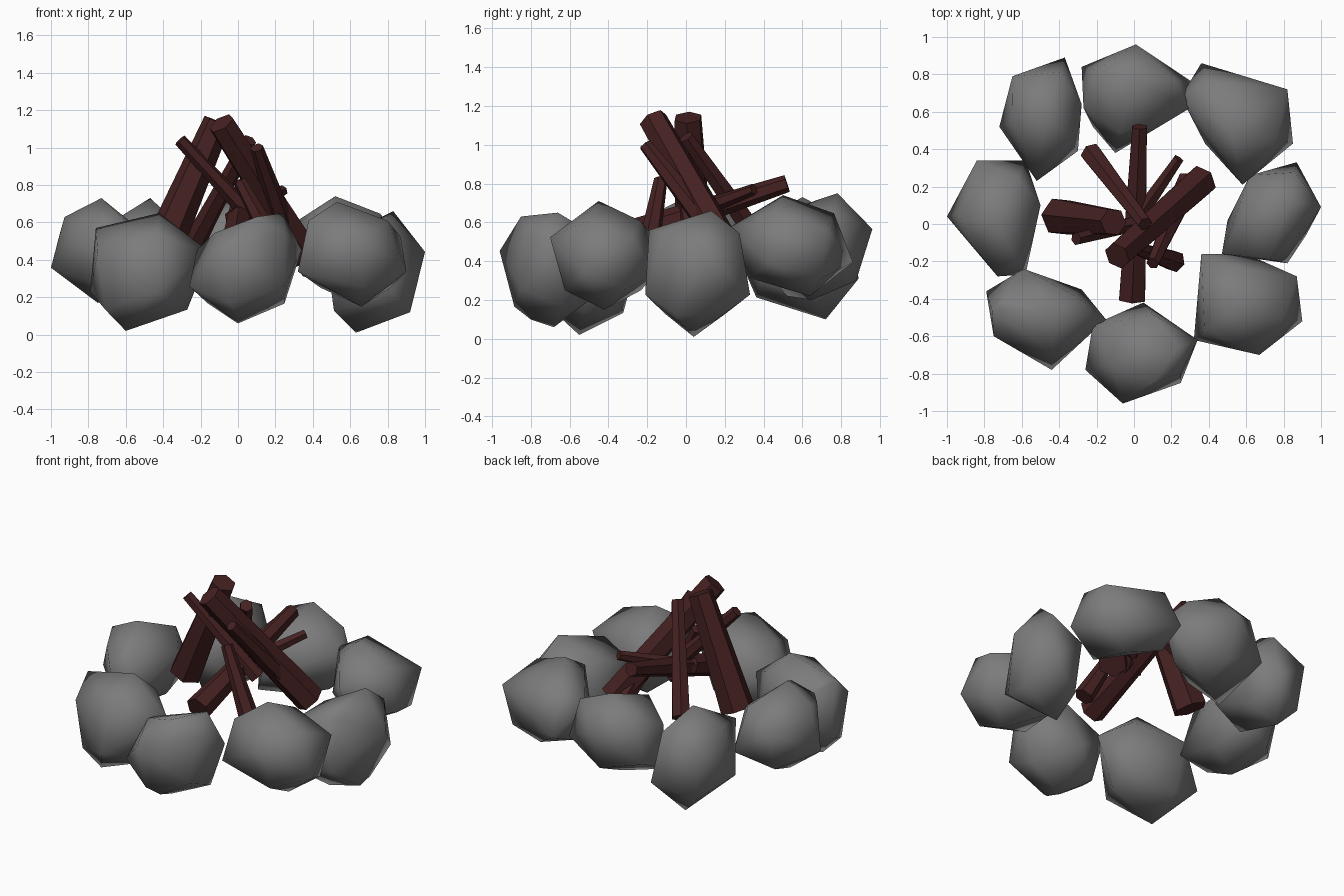
import bpy
import bmesh
from mathutils import Vector

cube = bpy.data.objects.get("Cube")
if cube:
    bpy.data.objects.remove(cube, do_unlink=True)


def make_material(name, colour):
    mat = bpy.data.materials.new(name)
    mat.use_nodes = True
    mat.diffuse_color = colour
    mat.node_tree.nodes["Principled BSDF"].inputs["Base Color"].default_value = colour
    return mat


stone_grey = make_material("stone grey", (0.2, 0.2, 0.2, 1))
bark_brown = make_material("bark brown", (0.06, 0.015, 0.015, 1))


def add_object(name, bm, material, smooth):
    bmesh.ops.recalc_face_normals(bm, faces=bm.faces)
    for face in bm.faces:
        face.smooth = smooth
    mesh = bpy.data.meshes.new(name)
    bm.to_mesh(mesh)
    bm.free()
    mesh.materials.append(material)
    obj = bpy.data.objects.new(name, mesh)
    bpy.context.collection.objects.link(obj)
    return obj


def rock(name, top, bottom, outline, corners=()):
    """Faceted boulder: zigzag girdle, two shoulder rings, end points and odd corners."""
    top, bottom = Vector(top), Vector(bottom)
    middle = (top.z + bottom.z) / 2
    half = (top.z - bottom.z) / 2
    bm = bmesh.new()
    for point in (top, bottom, *corners):
        bm.verts.new(point)
    for i, (x, y) in enumerate(outline):
        side = 1 if i % 2 == 0 else -1
        girdle = Vector((x, y, middle + side * half * 0.33))
        bm.verts.new(girdle)
        # shoulder on the opposite side of the girdle point
        end = bottom if side > 0 else top
        shoulder = girdle.lerp(end, 0.27)
        shoulder.z = middle - side * half * 0.64
        bm.verts.new(shoulder)
    hull = bmesh.ops.convex_hull(bm, input=bm.verts)
    loose = {v for v in hull["geom_interior"] if isinstance(v, bmesh.types.BMVert)}
    bmesh.ops.delete(bm, geom=list(loose), context="VERTS")
    add_object(name, bm, stone_grey, True)


def log(name, base, tip, base_radius, tip_radius):
    """Tapered six-sided log between two points."""
    base, tip = Vector(base), Vector(tip)
    axis = tip - base
    bm = bmesh.new()
    bmesh.ops.create_cone(bm, cap_ends=True, segments=6, radius1=base_radius,
                          radius2=tip_radius, depth=axis.length)
    turn = axis.to_track_quat("Z", "Y").to_matrix().to_4x4()
    turn.translation = (base + tip) / 2
    bm.transform(turn)
    add_object(name, bm, bark_brown, False)


# Ring of boulders
rock("rock_back_left", (-.47, .6, .73), (-.5, .72, .1),
     [(-.65, .79), (-.37, .89), (-.28, .64), (-.3, .39), (-.52, .23), (-.72, .52)])
rock("rock_back", (0, .78, .75), (0, .65, .2),
     [(.01, .96), (.31, .76), (.3, .62), (-.1, .38), (-.27, .62), (-.28, .84)],
     [(-.22, .52, .22)])
rock("rock_back_right", (.52, .5, .74), (.6, .64, .22),
     [(.82, .72), (.85, .43), (.58, .21), (.38, .43), (.25, .68), (.36, .86)])
rock("rock_right", (.83, .13, .66), (.63, .04, .01),
     [(1, .09), (.82, -.21), (.47, -.16), (.5, .02), (.62, .26), (.87, .33)],
     [(.92, -.06, .12), (.72, -.19, .56)])
rock("rock_front_right", (.53, -.45, .71), (.66, -.42, .15),
     [(.36, -.16), (.6, -.16), (.87, -.28), (.9, -.52), (.67, -.7), (.32, -.62)])
rock("rock_front", (.24, -.66, .65), (0, -.68, .06),
     [(-.22, -.54), (.05, -.42), (.34, -.62), (.25, -.85), (-.06, -.96), (-.26, -.78)],
     [(.1, -.85, .63), (0, -.8, .1)])
rock("rock_front_left", (-.42, -.47, .65), (-.6, -.55, .02),
     [(-.59, -.24), (-.28, -.35), (-.15, -.51), (-.44, -.78), (-.75, -.6), (-.79, -.36)],
     [(-.76, -.46, .57)])
rock("rock_left", (-.73, 0, .73), (-.75, 0, .17),
     [(-.84, .34), (-.58, .34), (-.5, .1), (-.58, -.27), (-.73, -.28), (-1, .04)],
     [(-.86, -.12, .58), (-.95, .06, .55)])

# Leaning pile of logs
log("log_thick_right", (.36, .23, .42), (-.09, -.17, 1.13), .09, .075)
log("log_thick_left", (-.4, .04, .47), (-.11, .01, 1.14), .105, .075)
log("log_low_long", (-.01, -.4, .5), (.03, .52, .8), .08, .045)
log("log_back", (-.23, .38, .5), (.06, 0, 1.04), .06, .04)
log("stick_left", (.12, .03, .58), (-.31, -.08, 1.04), .05, .035)
log("stick_front", (.22, -.2, .43), (.01, -.13, .82), .06, .035)
log("stick_low", (-.03, -.04, .62), (.24, .35, .77), .05, .03)
log("stick_right", (.29, .22, .45), (.1, -.21, 1), .07, .035)
